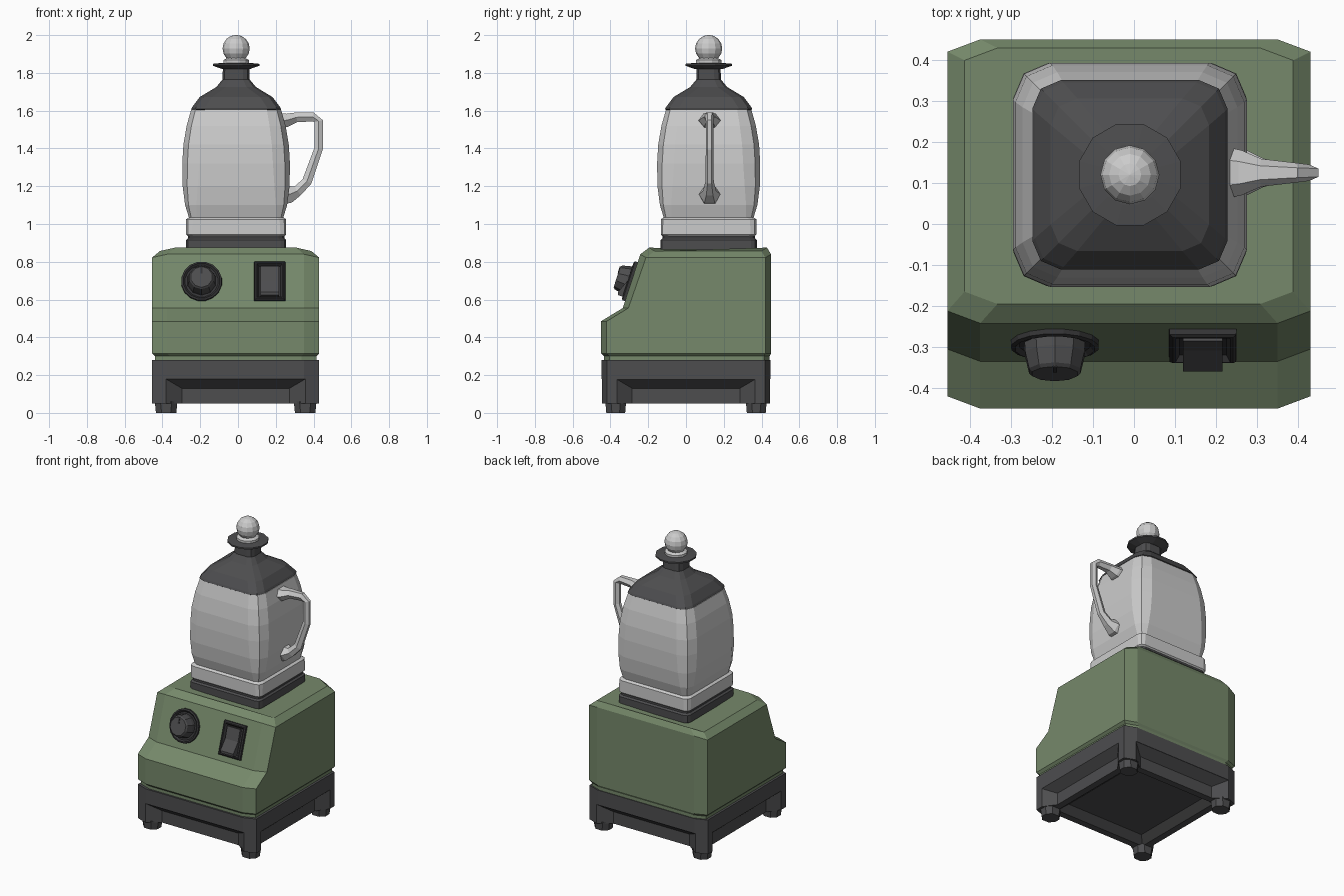
import bpy, bmesh, math
from mathutils import Vector, Matrix

if "Cube" in bpy.data.objects:
    bpy.data.objects.remove(bpy.data.objects["Cube"])

def material(name, col):
    m = bpy.data.materials.new(name)
    m.diffuse_color = (*col, 1)
    m.use_nodes = True
    m.node_tree.nodes["Principled BSDF"].inputs["Base Color"].default_value = m.diffuse_color
    return m

GREEN = material("green_enamel", (0.18, 0.25, 0.145))
DARK = material("dark_plastic", (0.075, 0.075, 0.078))
BLACK = material("black_trim", (0.035, 0.035, 0.037))

def loft(name, rings, mat=None, matrix=None):
    """Skin a stack of equal-length rings and cap both ends."""
    bm = bmesh.new()
    rows = [[bm.verts.new(p) for p in r] for r in rings]
    n = len(rows[0])
    for a, b in zip(rows, rows[1:]):
        for i in range(n):
            bm.faces.new((a[i], a[(i + 1) % n], b[(i + 1) % n], b[i]))
    bm.faces.new(rows[0])
    bm.faces.new(rows[-1])
    bmesh.ops.recalc_face_normals(bm, faces=bm.faces)
    if matrix:
        bm.transform(matrix)
    me = bpy.data.meshes.new(name)
    bm.to_mesh(me)
    bm.free()
    ob = bpy.data.objects.new(name, me)
    bpy.context.collection.objects.link(ob)
    if mat:
        me.materials.append(mat)
    return ob

def ring(z, cx, cy, hx, hy, corner=((0, 0),)):
    """Rectangle whose corners are cut by the given insets."""
    q = [(hx - a, hy - b) for a, b in corner]
    p = q + [(-x, y) for x, y in q[::-1]] + [(-x, -y) for x, y in q] + [(x, -y) for x, y in q[::-1]]
    return [Vector((cx + x, cy + y, z)) for x, y in p]

def soft(c):
    return ((0, c), (.3 * c, .3 * c), (c, 0))

def circle(z, r, n, cx=0, cy=0):
    return [Vector((cx + r * math.cos(math.tau * (i + .5) / n), cy + r * math.sin(math.tau * (i + .5) / n), z))
            for i in range(n)]

BX, HX = -.0125, .4425          # base centre and half width
JX, JY = -.01, .12              # jar centre
CH = ((0, .03), (.08, 0))       # long chamfer on the base corners

# Plinth with a tapered recess in each side and a hollow underside
plinth = loft("plinth", [ring(.05, BX, 0, HX, .447, CH), ring(.28, BX, 0, HX, .447, CH)], DARK)
cutters = []
for k in range(4):
    rings = [[Vector((s * w, y, z)) for s, z in ((-1, 0), (1, 0), (1, t), (-1, t))]
             for y, w, t in ((-.52, .37, .18), (-.445, .37, .18), (-.385, .285, .13))]
    cutters.append(loft("recess_cutter", rings, DARK,
                        Matrix.Translation((BX, 0, 0)) @ Matrix.Rotation(k * math.pi / 2, 4, 'Z')))
cutters.append(loft("underside_cutter", [ring(z, BX, 0, h, h) for z, h in ((0, .34), (.05, .34), (.09, .29))], DARK))
for c in cutters:
    c.hide_render = True
    b = plinth.modifiers.new("cut", 'BOOLEAN')
    b.operation, b.object, b.solver = 'DIFFERENCE', c, 'EXACT'
bpy.context.view_layer.update()
cut = bpy.data.meshes.new_from_object(plinth.evaluated_get(bpy.context.evaluated_depsgraph_get()))
plinth.modifiers.clear()
plinth.data = cut
for c in cutters:
    bpy.data.objects.remove(c)

# Feet
for sx in (-1, 1):
    for sy in (-1, 1):
        x, y = BX + sx * .368, sy * .372
        loft("foot", [ring(0, x, y, .054, .05, ((0, .03), (.03, 0))),
                      ring(.06, x, y, .06, .055, ((0, .03), (.03, 0)))], DARK)

# Green motor housing with stepped, sloping front
rows = []
for z, y0, inset in ((.275, -.435, .015), (.3, -.435, .015), (.315, -.45, 0), (.485, -.45, 0),
                     (.555, -.335, 0), (.84, -.242, 0), (.875, -.195, .042)):
    y1 = .45 - inset * .5
    r = ring(z, BX, (y0 + y1) / 2, HX - inset, (y1 - y0) / 2, CH)
    for v in r:
        if abs(v.x - BX) > HX - inset - .001 and z > .8:
            v.z -= .018
    rows.append(r)
loft("motor_housing", rows, GREEN)

# Jar seat, jar and lid
loft("jar_seat", [ring(z, JX, JY, h, h - .01, soft(.03)) for z, h in ((.865, .265), (.915, .265), (.925, .255), (.94, .255))], DARK)
loft("jar", [ring(z, JX, JY, h, h - .012, soft(c)) for z, h, c in (
    (.935, .255, .03), (.945, .265, .03), (1.025, .265, .035), (1.035, .25, .04), (1.1, .27, .06),
    (1.2, .283, .08), (1.32, .285, .09), (1.42, .279, .09), (1.52, .262, .085), (1.605, .238, .075))])
loft("lid", [ring(z, JX, JY, h, h - .007, soft(c)) for z, h, c in (
    (1.6, .225, .065), (1.608, .238, .07), (1.62, .232, .07), (1.672, .193, .065), (1.725, .105, .05),
    (1.765, .072, .035), (1.83, .07, .035))], DARK)
loft("lid_flange", [circle(z, r, 12, JX, JY) for z, r in ((1.82, .075), (1.838, .128), (1.848, .128), (1.853, .075))], DARK)
loft("knob_collar", [circle(z, r, 12, JX, JY) for z, r in ((1.845, .07), (1.868, .07), (1.878, .05))])
bm = bmesh.new()
bmesh.ops.create_uvsphere(bm, u_segments=12, v_segments=8, radius=.072, matrix=Matrix.Translation((JX, JY, 1.929)))
me = bpy.data.meshes.new("lid_knob")
bm.to_mesh(me)
bm.free()
bpy.context.collection.objects.link(bpy.data.objects.new("lid_knob", me))

# Handle: hexagonal section swept along a path, flared at both ends (x, z, in-plane radius, y radius)
path = [(.215, 1.545, .045, .065), (.262, 1.55, .036, .055), (.31, 1.565, .027, .034), (.395, 1.567, .026, .024),
        (.427, 1.545, .024, .02), (.427, 1.40, .024, .02), (.365, 1.225, .027, .022),
        (.315, 1.175, .03, .035), (.275, 1.158, .048, .055), (.225, 1.155, .055, .065)]
pts = [Vector((x, .125, z)) for x, z, _, _ in path]
rings = []
for i, (_, _, a, b) in enumerate(path):
    t = (pts[min(i + 1, len(pts) - 1)] - pts[max(i - 1, 0)]).normalized()
    n = Vector((-t.z, 0, t.x))
    rings.append([pts[i] + n * a * math.cos(math.tau * (k + .5) / 6) * 1.1 + Vector((0, b * math.sin(math.tau * (k + .5) / 6), 0))
                  for k in range(6)])
loft("jar_handle", rings)

# Control panel frame: local x across, y up the slope, z outward
def panel(x, z):
    up = Vector((0, .093, .285)).normalized()
    out = Vector((1, 0, 0)).cross(up)
    m = Matrix((Vector((1, 0, 0)), up, out)).transposed().to_4x4()
    return Matrix.Translation((x, -.335 + (z - .555) * .093 / .285, z)) @ m

# Speed dial: dished ring, tapered grip and pointer
p = panel(-.193, .695)
loft("dial_ring", [circle(z, r, 16) for z, r in ((-.01, .11), (.012, .108), (.016, .098), (.006, .088))], BLACK, p)
loft("dial", [circle(z, r, 10) for z, r in ((0, .078), (.03, .076), (.072, .066), (.08, .058))], DARK, p)
loft("dial_pointer", [ring(z, 0, .038, .005, .02) for z in (.07, .083)], BLACK, p)

# Rocker switch: bevelled bezel with a sunken well and a tilted rocker
p = panel(.168, .695)
loft("switch_bezel", [ring(z, 0, 0, .083 - d, .11 - d) for z, d in (
    (-.01, 0), (.014, .002), (.02, .01), (.02, .016), (.004, .026))], BLACK, p)
profile = ((-.09, 0), (-.09, .045), (-.075, .05), (0, .02), (.08, .022), (.08, 0))
loft("switch_rocker", [[Vector((x, y, z)) for y, z in profile] for x in (-.048, .048)], DARK, p)
